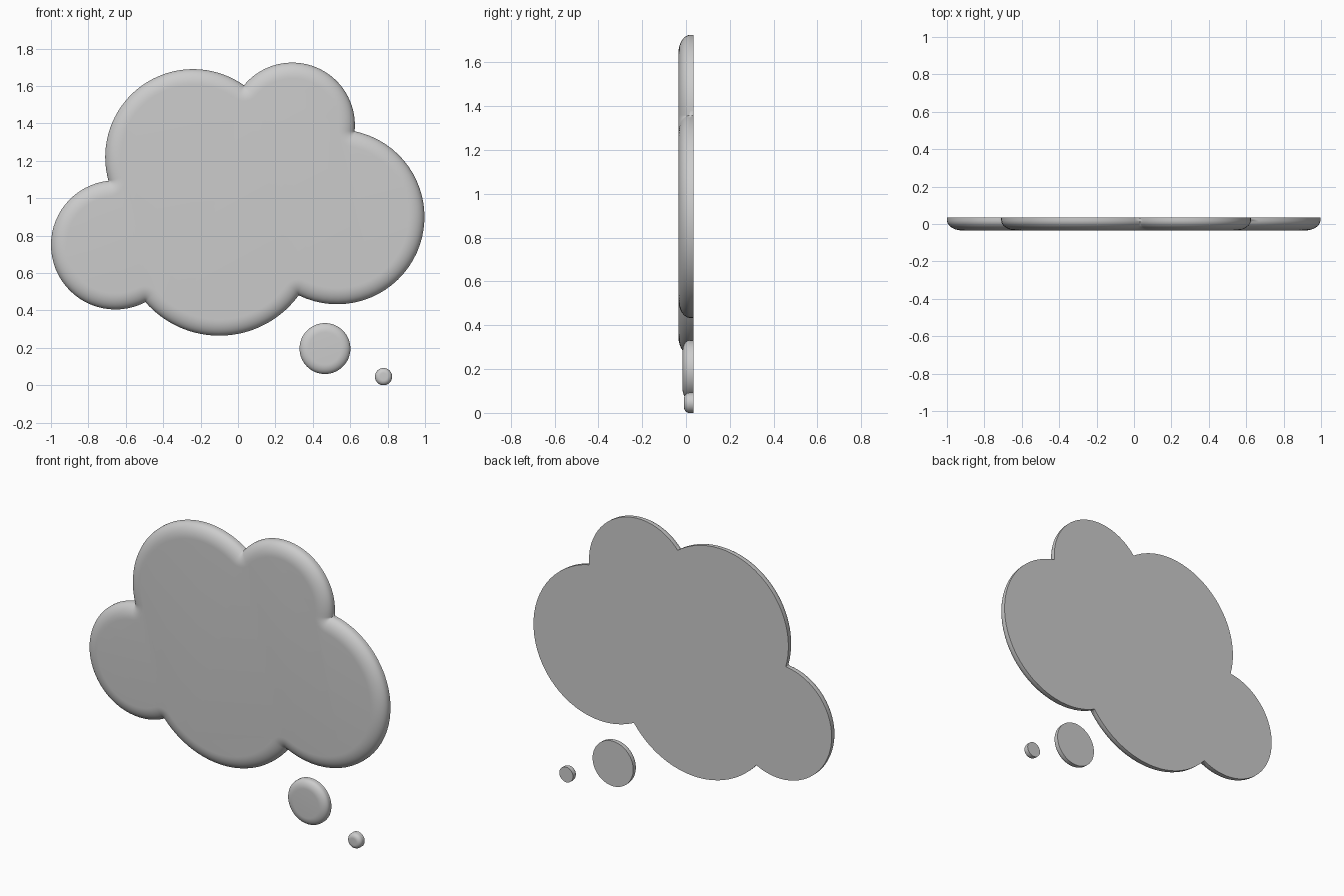
import bpy, bmesh, math
from mathutils import Vector

if "Cube" in bpy.data.objects:
    bpy.data.objects.remove(bpy.data.objects["Cube"])

BACK = 0.035


def arc(c, r, a0, a1, n):
    """Outline points with inward directions along one lobe."""
    out = []
    for i in range(n + 1):
        a = a0 + (a1 - a0) * i / n
        d = Vector((math.cos(a), math.sin(a)))
        out.append((Vector(c) + d * r, -d))
    return out


def meet(c0, r0, c1, r1):
    """Outer crossing of two lobes that follow each other clockwise."""
    c0, c1 = Vector(c0), Vector(c1)
    v = c1 - c0
    d = v.length
    v.normalize()
    a = (d * d + r0 * r0 - r1 * r1) / (2 * d)
    h = math.sqrt(r0 * r0 - a * a)
    return c0 + v * a + Vector((-v.y, v.x)) * h


def puffy_plate(name, outline, front, inset, depth, steps=10):
    """Flat-backed plate whose front rim is rounded inward."""
    levels = [(0.0, BACK)]
    for i in range(steps + 1):
        t = math.pi / 2 * i / steps
        levels.append((inset * (1 - math.cos(t)), front + depth * (1 - math.sin(t))))
    bm = bmesh.new()
    rings = []
    for off, y in levels:
        ring = []
        for p, n in outline:
            q = p + n * off
            ring.append(bm.verts.new((q.x, y, q.y)))
        rings.append(ring)
    count = len(outline)
    for a, b in zip(rings, rings[1:]):
        for i in range(count):
            j = (i + 1) % count
            bm.faces.new((a[i], a[j], b[j], b[i]))
    bm.faces.new(rings[0])
    bm.faces.new(rings[-1])
    bmesh.ops.remove_doubles(bm, verts=bm.verts, dist=1e-5)
    bmesh.ops.recalc_face_normals(bm, faces=bm.faces)
    me = bpy.data.meshes.new(name)
    bm.to_mesh(me)
    bm.free()
    ob = bpy.data.objects.new(name, me)
    bpy.context.collection.objects.link(ob)
    bpy.ops.object.select_all(action='DESELECT')
    ob.select_set(True)
    bpy.context.view_layer.objects.active = ob
    bpy.ops.object.shade_smooth_by_angle(angle=math.radians(40))
    return ob


# Cloud lobes, clockwise from the upper left: centre (x, z), radius
lobes = [((-0.24, 1.22), 0.47), ((0.29, 1.39), 0.335), ((0.53, 0.90), 0.467),
         ((-0.10, 0.79), 0.525), ((-0.655, 0.75), 0.345)]
n = len(lobes)
cusps = [meet(*lobes[i], *lobes[(i + 1) % n]) for i in range(n)]

outline = []
for i, (c, r) in enumerate(lobes):
    s, e = cusps[i - 1] - Vector(c), cusps[i] - Vector(c)
    a0, a1 = math.atan2(s.y, s.x), math.atan2(e.y, e.x)
    while a1 > a0:
        a1 -= 2 * math.pi
    outline += arc(c, r, a0, a1, 36)
    # fan of inward directions around the notch
    d0 = outline[-1][1]
    d1 = (Vector(lobes[(i + 1) % n][0]) - cusps[i]).normalized()
    for k in range(1, 8):
        outline.append((cusps[i], d0.lerp(d1, k / 8).normalized()))

puffy_plate("thought_cloud", outline, -0.035, 0.085, 0.055)

# Trailing bubbles
for name, c, r, front, inset, depth in (
        ("large_bubble", (0.465, 0.196), 0.136, -0.016, 0.05, 0.033),
        ("small_bubble", (0.778, 0.046), 0.046, -0.009, 0.026, 0.024)):
    puffy_plate(name, arc(c, r, 0, 2 * math.pi, 64)[:-1], front, inset, depth)
